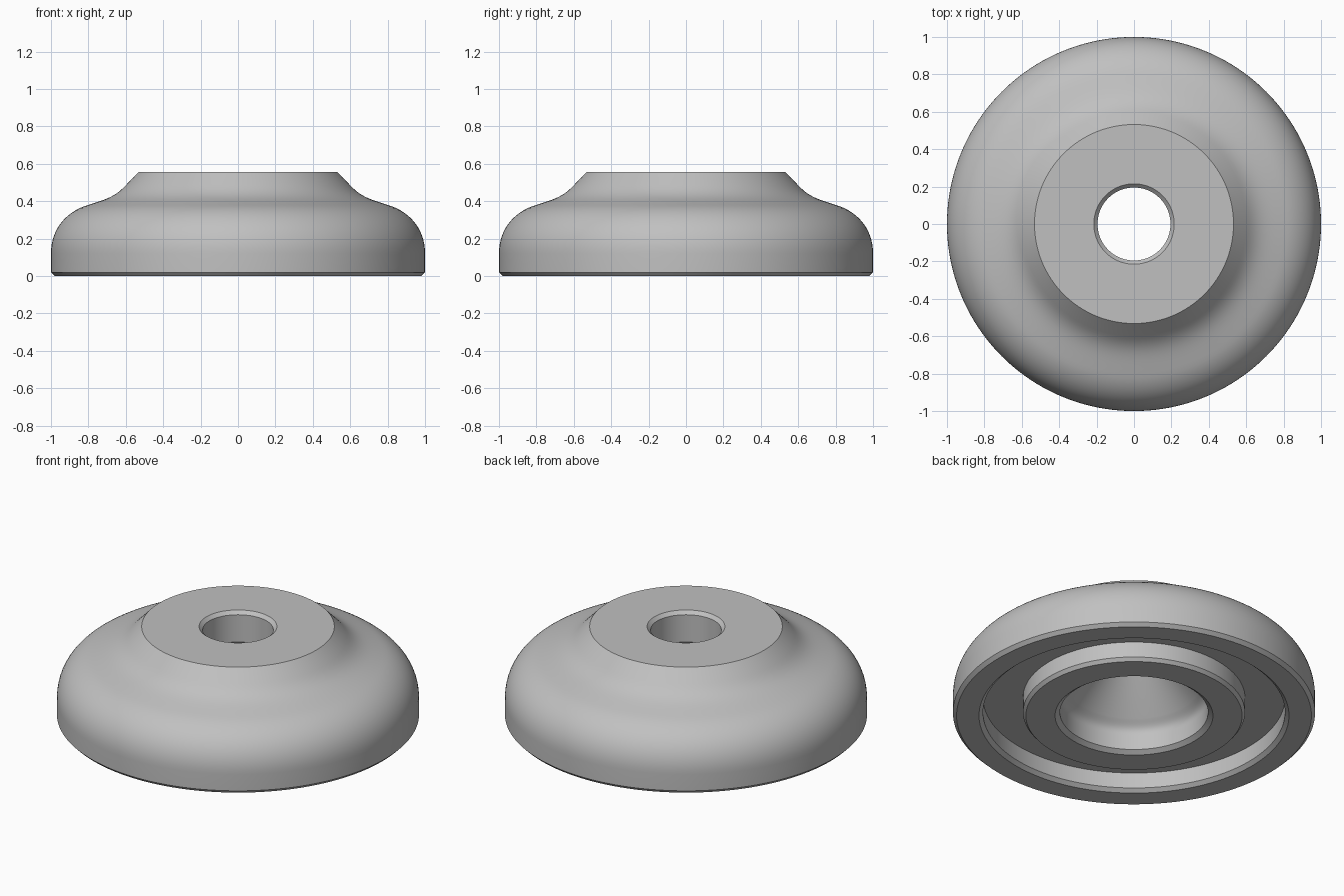
import bpy, bmesh, math
from mathutils import Vector
from mathutils.geometry import interpolate_bezier

cube = bpy.data.objects.get("Cube")
if cube:
    bpy.data.objects.remove(cube, do_unlink=True)

SEGMENTS = 160
TOP = 0.556
C = 0.02  # chamfer size


def curve(p0, h0, h1, p1, steps=12):
    """Points (radius, height) along one cubic segment."""
    pts = [Vector((p[0], 0, p[1])) for p in (p0, h0, h1, p1)]
    return [(v.x, v.z) for v in interpolate_bezier(*pts, steps)]


# Rounded shoulder flowing into the flared neck
outside = [(0.98, 0), (1, C)]
outside += curve((1, 0.12), (1, 0.25), (0.92, 0.345), (0.80, 0.38), 16)
outside += curve((0.80, 0.38), (0.71, 0.41), (0.66, 0.42), (0.60, 0.485))[1:]
outside += [(0.532, TOP)]

# Chamfered hole, cone and wide counterbore, from the top down
bore = [(0.215, TOP), (0.195, TOP - C), (0.195, 0.37)]
bore += curve((0.36, 0.19), (0.385, 0.165), (0.409, 0.15), (0.409, 0.11))
bore += [(0.409, C), (0.436, 0)]

# Boss and ring channel on the underside
underside = [(0.597, 0), (0.613, C), (0.613, 0.115),
             (0.834, 0.115), (0.834, C), (0.856, 0)]

# Turn the closed profile around the vertical axis
bm = bmesh.new()
verts = [bm.verts.new((r, 0, z)) for r, z in outside + bore + underside]
edges = [bm.edges.new((a, b)) for a, b in zip(verts, verts[1:] + verts[:1])]
bmesh.ops.spin(bm, geom=verts + edges, cent=(0, 0, 0), axis=(0, 0, 1),
               angle=math.tau, steps=SEGMENTS, use_merge=False)
bmesh.ops.remove_doubles(bm, verts=bm.verts[:], dist=0.0001)
bmesh.ops.recalc_face_normals(bm, faces=bm.faces[:])

mesh = bpy.data.meshes.new("turned_collar")
bm.to_mesh(mesh)
bm.free()
collar = bpy.data.objects.new("turned_collar", mesh)
bpy.context.collection.objects.link(collar)

# Plain grey finish
grey = bpy.data.materials.new("plain_grey")
grey.use_nodes = True
colour = (0.53, 0.53, 0.53, 1)
grey.diffuse_color = colour
grey.node_tree.nodes["Principled BSDF"].inputs["Base Color"].default_value = colour
mesh.materials.append(grey)

# Smooth curves, crisp chamfers
bpy.ops.object.select_all(action="DESELECT")
collar.select_set(True)
bpy.context.view_layer.objects.active = collar
bpy.ops.object.shade_smooth_by_angle(angle=math.radians(25))
